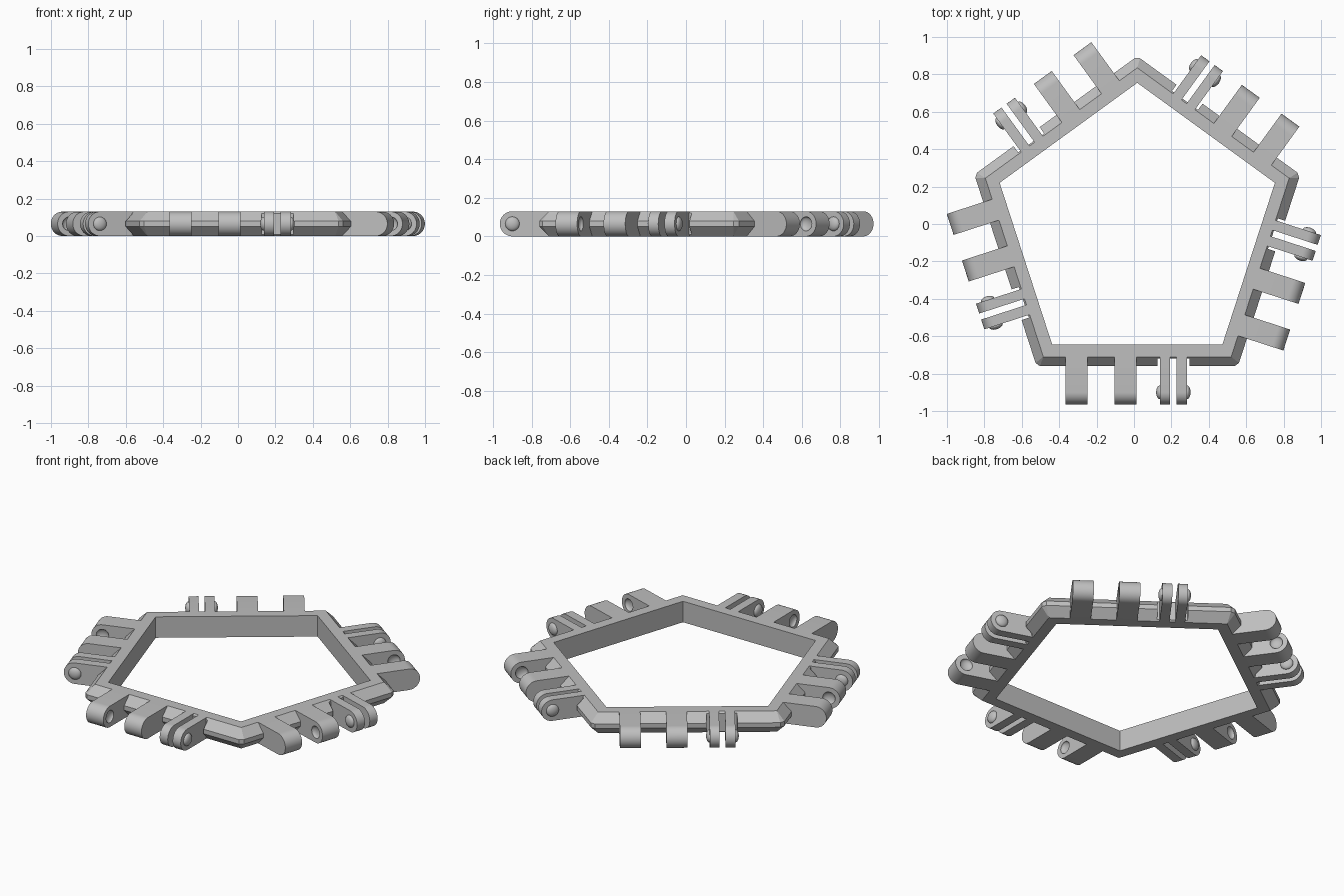
import bpy, bmesh, math
from mathutils import Matrix, Vector

if "Cube" in bpy.data.objects:
    bpy.data.objects.remove(bpy.data.objects["Cube"], do_unlink=True)

CENTRE = Vector((0.0175, -0.019, 0))
SIDES, HEIGHT = 5, 0.13
INNER, RIM, OUTER = 0.626, 0.691, 0.741   # distances of the wall lines from the centre
PIN, RADIUS = 0.881, HEIGHT / 2           # hinge axis distance and knuckle radius
FORK_X = 0.193

grey = bpy.data.materials.new("plain_grey")
grey.use_nodes = True
COLOUR = (0.52, 0.52, 0.52, 1)
grey.diffuse_color = COLOUR
grey.node_tree.nodes["Principled BSDF"].inputs["Base Color"].default_value = COLOUR


def turn(k):
    return Matrix.Rotation(math.tau * k / SIDES, 4, "Z")


def add_object(name, bm):
    bmesh.ops.recalc_face_normals(bm, faces=bm.faces)
    mesh = bpy.data.meshes.new(name)
    bm.to_mesh(mesh)
    bm.free()
    mesh.materials.append(grey)
    obj = bpy.data.objects.new(name, mesh)
    obj.location = CENTRE
    bpy.context.collection.objects.link(obj)
    return obj


def select(obj):
    bpy.ops.object.select_all(action="DESELECT")
    obj.select_set(True)
    bpy.context.view_layer.objects.active = obj


def smooth(obj):
    select(obj)
    bpy.ops.object.shade_smooth_by_angle(angle=math.radians(30))


def carve(obj, cutter):
    cutter.hide_render = True
    mod = obj.modifiers.new("carve", "BOOLEAN")
    mod.operation, mod.object, mod.solver = "DIFFERENCE", cutter, "EXACT"
    select(obj)
    bpy.ops.object.modifier_apply(modifier=mod.name)
    bpy.data.objects.remove(cutter, do_unlink=True)


def repeat(obj):
    # Copy a part onto every side of the frame
    for k in range(1, SIDES):
        copy = obj.copy()
        copy.rotation_euler.z = math.tau * k / SIDES
        copy.name = f"{obj.name}_{k + 1}"
        bpy.context.collection.objects.link(copy)


def ellipsoid(x):
    # Flattened ball on the hinge axis, used for pins and sockets
    bm = bmesh.new()
    place = Matrix.Translation((x, -PIN, RADIUS)) @ Matrix.Diagonal((0.02, 0.037, 0.037, 1))
    turned = place @ Matrix.Rotation(math.pi / 2, 4, "Y")
    bmesh.ops.create_uvsphere(bm, u_segments=28, v_segments=16, radius=1, matrix=turned)
    return bm


def knuckle(name, x, width):
    # Plate with a rounded tip, standing out from the wall
    outline = [(-0.685, HEIGHT), (-0.685, 0)]
    for i in range(25):
        a = -math.pi / 2 - math.pi * i / 24
        outline.append((-PIN + RADIUS * math.cos(a), RADIUS + RADIUS * math.sin(a)))
    bm = bmesh.new()
    face = bm.faces.new([bm.verts.new((x - width / 2, y, z)) for y, z in outline])
    result = bmesh.ops.extrude_face_region(bm, geom=[face])
    verts = [g for g in result["geom"] if isinstance(g, bmesh.types.BMVert)]
    bmesh.ops.translate(bm, verts=verts, vec=(width, 0, 0))
    return add_object(name, bm)


# Five sided frame: flat inside wall, chamfered outside, clipped corners
PROFILE = [(INNER, 0, 0), (INNER, HEIGHT, 0), (RIM, HEIGHT, 0),
           (OUTER, 0.079, 0.018), (OUTER, 0.051, 0.018), (RIM, 0, 0)]


def frame_point(k, side, row):
    reach, z, clip = PROFILE[row % len(PROFILE)]
    half = reach * math.tan(math.pi / SIDES) - clip
    return turn(k) @ Vector((side * half, -reach, z))


bm = bmesh.new()


def add_face(points):
    bm.faces.new([bm.verts.new(p) for p in points])


for k in range(SIDES):
    for row in range(len(PROFILE)):
        add_face([frame_point(k, -1, row), frame_point(k, 1, row),
                  frame_point(k, 1, row + 1), frame_point(k, -1, row + 1)])
    end = [frame_point(k, 1, r) for r in (2, 3, 4, 5)]
    start = [frame_point(k + 1, -1, r) for r in (3, 4)]
    add_face([end[0], end[1], start[0]])
    add_face([end[1], end[2], start[1], start[0]])
    add_face([end[2], end[3], start[1]])
bmesh.ops.remove_doubles(bm, verts=bm.verts, dist=0.0005)
frame = add_object("frame", bm)

# Clearance notches behind the forks
bm = bmesh.new()
for k in range(SIDES):
    block = Matrix.Translation((FORK_X, -0.76, RADIUS)) @ Matrix.Diagonal((0.172, 0.12, 0.3, 1))
    bmesh.ops.create_cube(bm, size=1, matrix=turn(k) @ block)
carve(frame, add_object("notch_cutter", bm))

# Two solid lugs per side, with sockets facing each other
for name, x, facing in (("outer_lug", -0.325, 1), ("middle_lug", -0.063, -1)):
    lug = knuckle(name, x, 0.118)
    carve(lug, add_object("socket_cutter", ellipsoid(x + facing * 0.059)))
    smooth(lug)
    repeat(lug)

# Split fork per side, with a round pin on each outward face
for name, s in (("right", -1), ("left", 1)):
    prong = knuckle(f"{name}_prong", FORK_X + s * 0.0445, 0.055)
    smooth(prong)
    repeat(prong)
    pin = add_object(f"{name}_pin", ellipsoid(FORK_X + s * 0.072))
    smooth(pin)
    repeat(pin)
